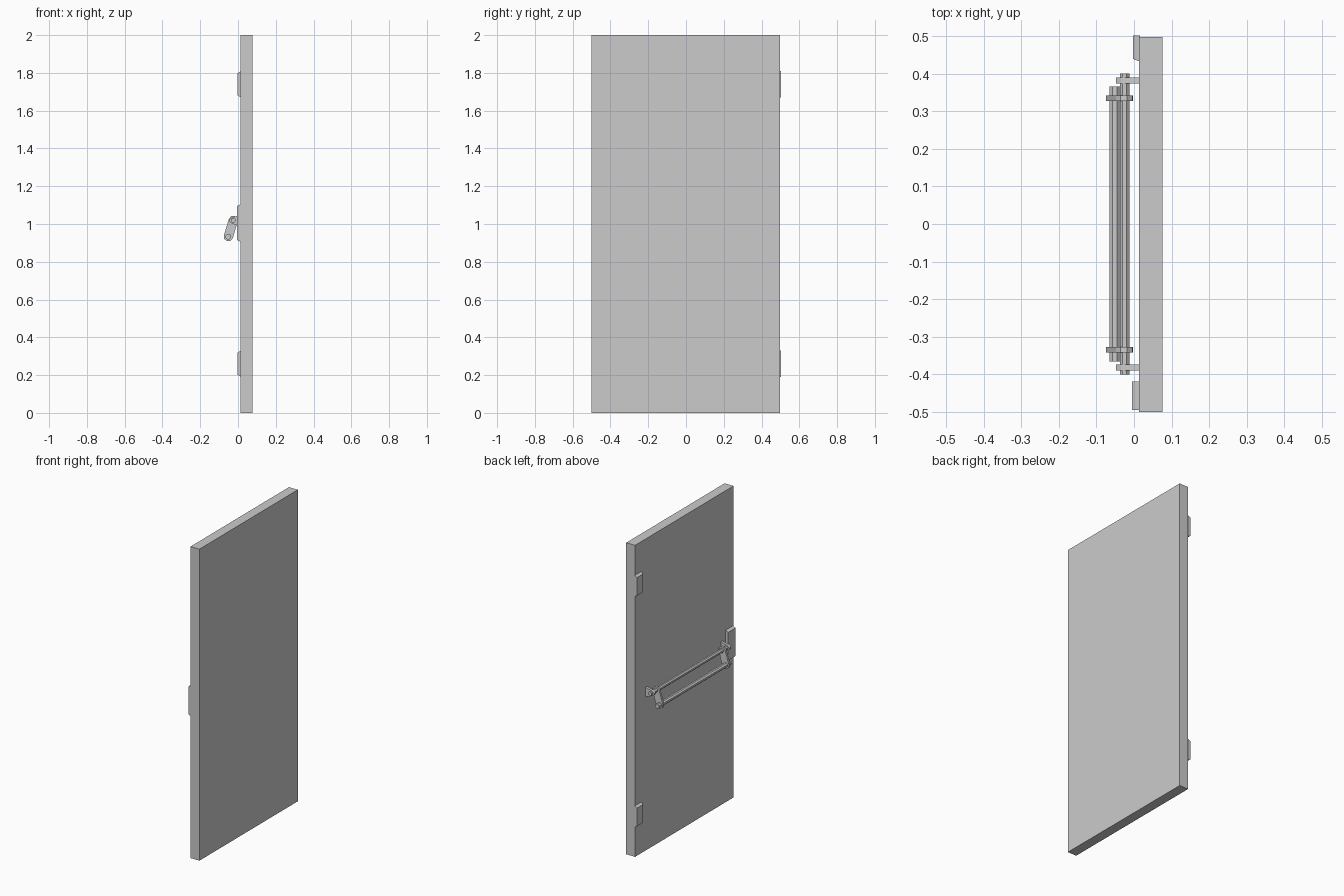
import bpy
import bmesh
from math import cos, sin, pi, atan2
from mathutils import Vector

if "Cube" in bpy.data.objects:
    bpy.data.objects.remove(bpy.data.objects["Cube"])

grey = bpy.data.materials.new("plain grey")
grey.use_nodes = True
colour = (0.6, 0.6, 0.6, 1)
grey.diffuse_color = colour
grey.node_tree.nodes["Principled BSDF"].inputs["Base Color"].default_value = colour


def finish(name, bm):
    bmesh.ops.recalc_face_normals(bm, faces=bm.faces[:])
    mesh = bpy.data.meshes.new(name)
    bm.to_mesh(mesh)
    bm.free()
    mesh.materials.append(grey)
    ob = bpy.data.objects.new(name, mesh)
    bpy.context.collection.objects.link(ob)
    return ob


def box(name, low, high, taper=None):
    """Box between two corners; taper may move the vertices of its -x face."""
    bm = bmesh.new()
    bmesh.ops.create_cube(bm, size=1)
    low, high = Vector(low), Vector(high)
    for v in bm.verts:
        outer = v.co.x < 0
        inner, upper = v.co.y < 0, v.co.z > 0
        v.co = Vector([l + (h - l) * (c + 0.5) for l, h, c in zip(low, high, v.co)])
        if outer and taper:
            v.co.y += taper[0] if inner else 0
            v.co.z += -taper[1] if upper else taper[1]
    return finish(name, bm)


def prism(name, points, y0, y1):
    """Extrude an x-z outline along y."""
    bm = bmesh.new()
    face = bm.faces.new([bm.verts.new((x, y0, z)) for x, z in points])
    made = bmesh.ops.extrude_face_region(bm, geom=[face])["geom"]
    moved = [v for v in made if isinstance(v, bmesh.types.BMVert)]
    bmesh.ops.translate(bm, verts=moved, vec=(0, y1 - y0, 0))
    return finish(name, bm)


def arc(centre, radius, start, sweep, steps):
    return [(centre[0] + radius * cos(start + sweep * i / steps),
             centre[1] + radius * sin(start + sweep * i / steps))
            for i in range(steps + 1)]


def rod(name, centre, radius, half):
    return prism(name, arc(centre, radius, pi / 8, 2 * pi, 8)[:-1], -half, half)


# Door slab
box("door_panel", (0.013, -0.5, 0), (0.076, 0.498, 2))

# Hinge plates, bevelled on the inner edge and at both ends
for name, z in (("lower_hinge", 0.19), ("upper_hinge", 1.67)):
    box(name, (-0.003, 0.432, z), (0.016, 0.502, z + 0.14), (0.008, 0.012))

# Latch plate
box("latch_plate", (-0.005, -0.495, 0.905), (0.014, -0.42, 1.105), (0, 0.01))

# Push bar and the pivot rod it swings on
pivot, grip = (-0.025, 1.02), (-0.051, 0.933)
rod("pivot_rod", pivot, 0.0135, 0.401)
rod("push_bar", grip, 0.0155, 0.366)

# Swing arms and wall brackets at both ends
tilt = atan2(pivot[1] - grip[1], pivot[0] - grip[0])
arm = (arc(pivot, 0.024, tilt - pi / 2, pi, 4)
       + arc(grip, 0.025, tilt + pi / 2, pi, 4))
bracket = [(0.014, 1.048), (-0.034, 1.034), (-0.048, 1.024),
           (-0.048, 1.014), (-0.034, 1.004), (0.014, 0.985)]
for side, s in (("left", 1), ("right", -1)):
    prism(side + "_swing_arm", arm, s * 0.328, s * 0.342)
    prism(side + "_bracket", bracket, s * 0.374, s * 0.39)
